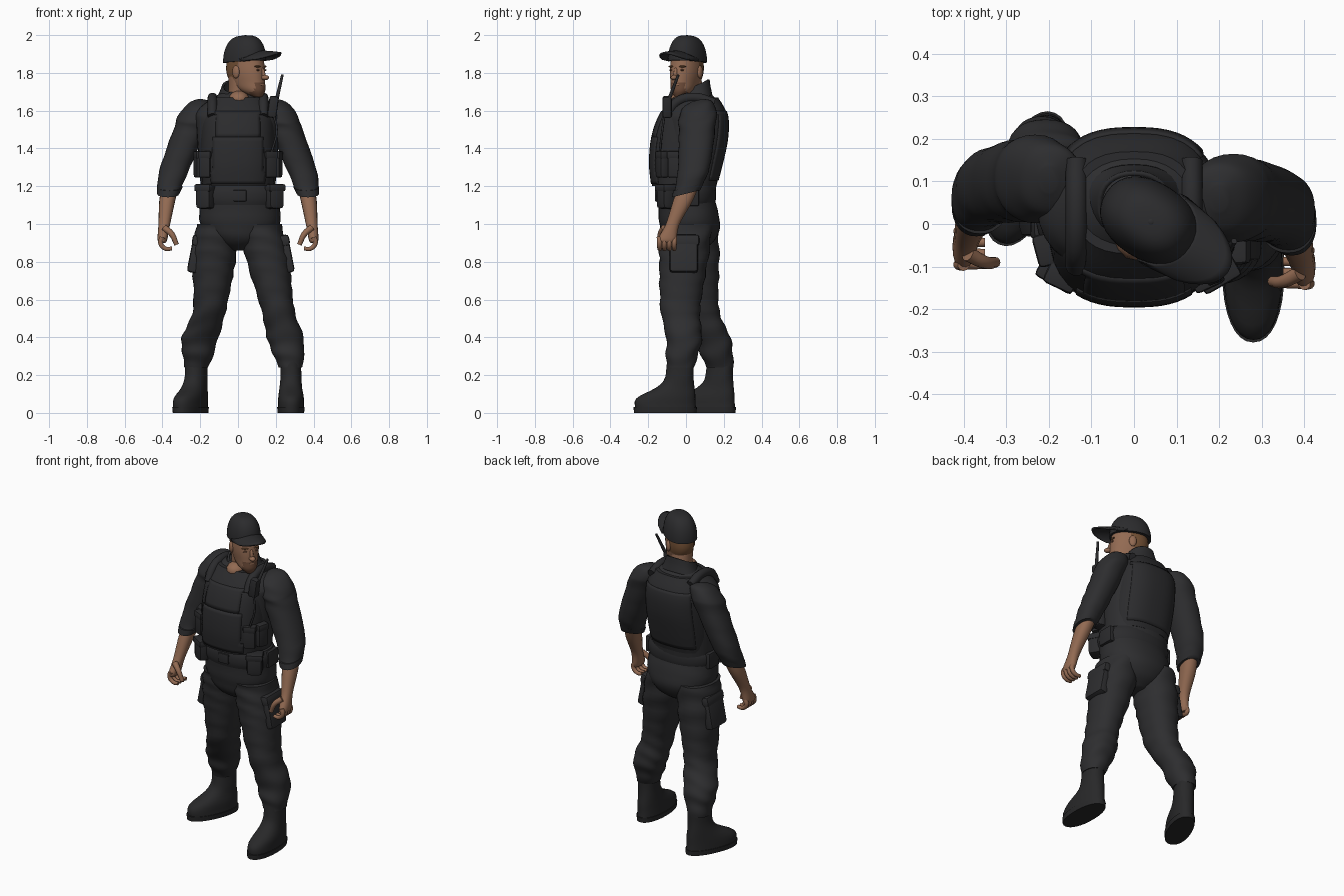
import bpy, bmesh, math
from mathutils import Vector, Matrix

cube = bpy.data.objects.get("Cube")
if cube:
    bpy.data.objects.remove(cube)


def material(name, red, green, blue):
    mat = bpy.data.materials.new(name)
    mat.use_nodes = True
    mat.diffuse_color = (red, green, blue, 1)
    shader = next(node for node in mat.node_tree.nodes if node.type == 'BSDF_PRINCIPLED')
    shader.inputs["Base Color"].default_value = mat.diffuse_color
    shader.inputs["Roughness"].default_value = 0.8
    return mat


cloth = material("charcoal cloth", 0.027, 0.027, 0.029)
gear = material("black gear", 0.024, 0.024, 0.026)
leather = material("boot leather", 0.021, 0.021, 0.022)
skin = material("skin", 0.29, 0.145, 0.085)
hair = material("brown hair", 0.17, 0.08, 0.035)
beard = material("beard shadow", 0.15, 0.07, 0.04)


def shift(x, y, z):
    return Matrix.Translation((x, y, z))


def turn(degrees, axis='Z'):
    return Matrix.Rotation(math.radians(degrees), 4, axis)


def finish(name, bm, mats, place):
    """Turn a bmesh into a smooth-shaded object."""
    bmesh.ops.recalc_face_normals(bm, faces=bm.faces)
    bm.transform(place)
    mesh = bpy.data.meshes.new(name)
    bm.to_mesh(mesh)
    bm.free()
    for mat in mats:
        mesh.materials.append(mat)
    obj = bpy.data.objects.new(name, mesh)
    bpy.context.collection.objects.link(obj)
    bpy.ops.object.select_all(action='DESELECT')
    obj.select_set(True)
    bpy.context.view_layer.objects.active = obj
    bpy.ops.object.shade_smooth_by_angle(angle=math.radians(50))
    return obj


def ring(centre, width, depth):
    return (*centre, width, depth)


def column(*rows):
    """Rings centred on x = 0, given as (y, z, width, depth)."""
    return [(0, *row) for row in rows]


def spline(rings, steps):
    """Smooth interpolation between neighbouring rings."""
    padded = [rings[0], *rings, rings[-1]]
    for group in zip(padded, padded[1:], padded[2:], padded[3:]):
        for step in range(steps):
            t = step / steps
            yield [b + t / 2 * (c - a + t * (2 * a - 5 * b + 4 * c - d + t * (3 * (b - c) + d - a)))
                   for a, b, c, d in zip(*group)]
    yield rings[-1]


def loft(name, rings, mats, sides=32, power=2.2, steps=6, folds=0.0, tilt=0.0, grow=0.0,
         shell=0.0, keep=None, region=None, place=Matrix()):
    """Skin horizontal superellipse rings; a shell is an open, thickened layer."""
    bm = bmesh.new()
    loops = []
    for x, y, z, width, depth in spline(rings, steps):
        loop = []
        for k in range(sides):
            angle = math.tau * k / sides
            c, s = math.cos(angle), math.sin(angle)
            crease = 1 + folds * math.sin(z * 62 + 2 * math.sin(angle + z * 9) + math.cos(2 * angle))
            dx = (width + grow) * crease * math.copysign(abs(c) ** (2 / power), c)
            dy = (depth + grow) * crease * math.copysign(abs(s) ** (2 / power), s)
            loop.append(bm.verts.new((x + dx, y + dy, z + tilt * dy)))
        loops.append(loop)
    for low, high in zip(loops, loops[1:]):
        for k in range(sides):
            bm.faces.new((low[k - 1], low[k], high[k], high[k - 1]))
    if not shell:
        bm.faces.new(loops[0])
        bm.faces.new(loops[-1])
    if keep:
        cut = [face for face in bm.faces if not keep(face.calc_center_median())]
        bmesh.ops.delete(bm, geom=cut, context='FACES')
    if region:
        for face in bm.faces:
            face.material_index = region(face.calc_center_median())
    obj = finish(name, bm, mats, place)
    if shell:
        obj.modifiers.new("thickness", 'SOLIDIFY').thickness = shell


def box(name, place, size, mat):
    bm = bmesh.new()
    bmesh.ops.create_cube(bm, size=1)
    bmesh.ops.scale(bm, vec=size, verts=bm.verts)
    bmesh.ops.bevel(bm, geom=bm.edges[:], offset=min(size) * 0.3, segments=2, affect='EDGES', profile=0.6)
    finish(name, bm, [mat], place)


def pouch(name, place, size, mat):
    """A soft box with a slightly larger flap over its top."""
    width, depth, height = size
    box(name, place, size, mat)
    box(name + "_flap", place @ shift(0, 0, height * 0.36), (width * 1.1, depth * 1.1, height * 0.3), mat)


def ball(name, place, size, mat):
    bm = bmesh.new()
    bmesh.ops.create_uvsphere(bm, u_segments=14, v_segments=10, radius=1)
    bmesh.ops.scale(bm, vec=size, verts=bm.verts)
    finish(name, bm, [mat], place)


def tube(name, points, radius, mat, taper=0.7):
    curve = bpy.data.curves.new(name, 'CURVE')
    curve.dimensions = '3D'
    curve.bevel_depth, curve.bevel_resolution, curve.use_fill_caps = radius, 3, True
    path = curve.splines.new('BEZIER')
    path.bezier_points.add(len(points) - 1)
    for i, (knot, point) in enumerate(zip(path.bezier_points, points)):
        knot.co = point
        knot.handle_left_type = knot.handle_right_type = 'AUTO'
        knot.radius = 1 + (taper - 1) * i / (len(points) - 1)
    path.resolution_u = 5
    curve.materials.append(mat)
    bpy.context.collection.objects.link(bpy.data.objects.new(name, curve))


# Trousers, thigh pockets and boots
loft("trouser_seat", column((0.02, 0.86, 0.05, 0.06), (0.02, 0.91, 0.14, 0.13), (0.02, 1, 0.21, 0.16),
                            (0, 1.14, 0.21, 0.15)), [cloth], folds=0.008, place=shift(0.01, 0, 0))


def leg(name, side, hip, knee, calf, ankle, yaw):
    hip, knee, calf, ankle = map(Vector, (hip, knee, calf, ankle))
    thigh = hip.lerp(knee, 0.4)
    shin = calf.lerp(ankle, 0.6)
    loft(name + "_trouser_leg", [ring(hip, 0.11, 0.14), ring(thigh, 0.115, 0.13), ring(knee, 0.088, 0.105),
         ring(calf, 0.097, 0.095), ring(shin, 0.08, 0.085), ring(ankle, 0.062, 0.07)], [cloth], steps=8, folds=0.035)
    pouch(name + "_thigh_pocket", shift(thigh.x + side * 0.095, thigh.y, thigh.z + 0.02) @ turn(side * -11, 'Y'),
          (0.065, 0.15, 0.2), cloth)
    place = shift(ankle.x, ankle.y, 0) @ turn(yaw)
    boot = []
    for i in range(15):
        t = i / 14
        toe = 1 / (1 + (t / 0.38) ** 5)
        boot.append((0, -0.08 * toe, 0.02 + 0.26 * t, 0.055 + 0.014 * toe, 0.07 + 0.092 * toe))
    loft(name + "_boot", boot, [leather], steps=1, folds=0.012, place=place)
    loft(name + "_boot_sole", column((-0.08, 0, 0.07, 0.165), (-0.08, 0.03, 0.073, 0.168)), [leather],
         steps=1, place=place)


leg("left", 1, (0.12, 0, 1), (0.21, -0.03, 0.55), (0.25, -0.01, 0.4), (0.28, -0.03, 0.24), 0)
leg("right", -1, (-0.11, 0.03, 1), (-0.15, 0.07, 0.55), (-0.2, 0.14, 0.4), (-0.22, 0.18, 0.24), -23)

# Shirt, and vest with raised panels that follow its surface
loft("shirt", column((0.01, 1.1, 0.19, 0.14), (0.03, 1.5, 0.22, 0.16), (0.04, 1.59, 0.22, 0.15),
                     (0.05, 1.65, 0.16, 0.12), (0.05, 1.7, 0.08, 0.07)), [cloth])
vest = column((-0.01, 1.2, 0.19, 0.17), (0, 1.32, 0.2, 0.192), (0.02, 1.46, 0.2, 0.2),
              (0.04, 1.58, 0.19, 0.178), (0.05, 1.67, 0.14, 0.12))
loft("vest", vest, [gear], power=2.6)
panels = {
    "chest_pocket": lambda c: c.y < 0 and abs(c.x) < 0.12 and 1.47 < c.z < 1.6,
    "front_panel": lambda c: c.y < 0 and abs(c.x) < 0.14 and 1.22 < c.z < 1.45,
    "back_panel": lambda c: c.y > 0 and abs(c.x) < 0.16 and 1.24 < c.z < 1.6,
}
for name, keep in panels.items():
    loft("vest_" + name, vest, [gear], sides=60, power=2.6, grow=0.004, shell=0.008, keep=keep)

# Belt
loft("belt", column((0, 1.1, 0.21, 0.15), (0, 1.13, 0.22, 0.158), (0, 1.17, 0.22, 0.158), (0, 1.2, 0.205, 0.15)),
     [gear], steps=3, place=shift(0.01, 0, 0))
box("belt_buckle", shift(0.01, -0.155, 1.15), (0.07, 0.02, 0.06), gear)

# Mirrored straps, pouches, arms and hands; the right arm hangs further back
for name, side, back in (("left", 1, 0), ("right", -1, 0.045)):
    tube(name + "_shoulder_strap", [(side * 0.135, y, z) for y, z in
         ((-0.1, 1.57), (-0.05, 1.645), (0.05, 1.67), (0.15, 1.64))], 0.026, gear, 1)
    pouch(name + "_front_vest_pouch", shift(side * 0.17, -0.125, 1.315) @ turn(side * 25), (0.07, 0.05, 0.14), gear)
    pouch(name + "_side_vest_pouch", shift(side * 0.205, -0.06, 1.315) @ turn(side * 75), (0.07, 0.05, 0.14), gear)
    pouch(name + "_belt_pouch", shift(side * 0.18 + 0.01, -0.105, 1.145) @ turn(side * 30), (0.09, 0.08, 0.13), gear)
    box(name + "_hip_pouch", shift(side * 0.205 + 0.01, 0.02, 1.145), (0.04, 0.1, 0.1), gear)

    def joint(x, y, z):
        return Vector((side * x, y + back, z))

    shoulder, upper, elbow = joint(0.2, 0.06, 1.63), joint(0.25, 0.06, 1.51), joint(0.34, 0.04, 1.28)
    cuff, wrist, knuckles = joint(0.37, 0, 1.16), joint(0.39, -0.07, 1), joint(0.4, -0.1, 0.92)
    loft(name + "_sleeve", [ring(shoulder + Vector((0, 0, 0.025)), 0.02, 0.03), ring(shoulder, 0.07, 0.08),
         ring(shoulder.lerp(upper, 0.5), 0.092, 0.1), ring(upper, 0.088, 0.098), ring(elbow, 0.077, 0.086),
         ring(cuff, 0.057, 0.073)], [cloth], folds=0.025, tilt=0.25)
    loft(name + "_rolled_cuff", [ring(cuff, 0.058, 0.074), ring(cuff.lerp(elbow, 0.3), 0.067, 0.08)],
         [cloth], steps=3, tilt=0.25)
    loft(name + "_forearm", [ring(cuff.lerp(elbow, 0.4), 0.045, 0.055), ring(cuff.lerp(wrist, 0.25), 0.042, 0.052),
         ring(wrist, 0.031, 0.037), ring(knuckles, 0.026, 0.05), ring(knuckles - Vector((0, 0, 0.02)), 0.016, 0.04)],
         [skin], sides=18)
    for i, finger in enumerate(("index", "middle", "ring", "little")):
        root = knuckles + Vector((0, 0.026 * i - 0.04, 0.01))
        tube(f"{name}_{finger}_finger", [root + Vector((side * dx, 0, dz)) for dx, dz in
             ((0, 0), (0.01, -0.03), (-0.015, -0.06), (-0.05, -0.06))], 0.015, skin)
    tube(name + "_thumb", [wrist - Vector((0, 0.045, 0.02)), joint(0.35, -0.135, 0.945), joint(0.325, -0.135, 0.89)],
         0.018, skin)

# Radio with antenna and cable
box("radio", shift(0.185, -0.1, 1.62) @ turn(8, 'Y'), (0.05, 0.05, 0.115), gear)
tube("radio_antenna", [(0.205, -0.09, 1.66), (0.235, -0.04, 1.79)], 0.01, gear)
tube("radio_cable", [(0.19, -0.115, 1.57), (0.205, -0.125, 1.5), (0.175, -0.14, 1.37)], 0.006, gear, 1)

# Neck and open collar
loft("neck", column((0.04, 1.62, 0.07, 0.075), (0.03, 1.7, 0.06, 0.062), (0.02, 1.78, 0.06, 0.06)), [skin],
     place=shift(0.01, 0, 0))
ball("throat", shift(0.005, -0.025, 1.66), (0.055, 0.06, 0.045), skin)
loft("shirt_collar", column((0.04, 1.64, 0.125, 0.1), (0.045, 1.69, 0.1, 0.085), (0.045, 1.73, 0.085, 0.08)),
     [cloth], tilt=0.45, shell=0.012, keep=lambda c: c.y > 0 or abs(c.x) > 0.05)

# Head turned to its left, coloured by region
head = shift(0.04, 0.005, 0) @ turn(57)


def face_region(c):
    if c.y > 0.012 and c.z > 1.765 + max(0, 0.06 - c.y) / 4:
        return 1
    return 2 if c.z < 1.75 and c.y < -0.055 and abs(c.x) < 0.045 else 0


loft("head", column((-0.08, 1.672, 0.02, 0.02), (-0.045, 1.705, 0.052, 0.07), (-0.015, 1.75, 0.065, 0.098),
                    (0, 1.82, 0.075, 0.11), (0, 1.93, 0.068, 0.09)),
     [skin, hair, beard], region=face_region, place=head)
ball("nose_bridge", head @ shift(0, -0.11, 1.797) @ turn(-14, 'X'), (0.011, 0.013, 0.035), skin)
ball("nose_tip", head @ shift(0, -0.122, 1.775), (0.018, 0.024, 0.014), skin)
ball("lips", head @ shift(0, -0.105, 1.737), (0.024, 0.011, 0.008), skin)
for name, side in (("left", 1), ("right", -1)):
    ball(name + "_ear", head @ shift(side * 0.075, 0.012, 1.805), (0.012, 0.022, 0.034), skin)
    ball(name + "_eye", head @ shift(side * 0.033, -0.1, 1.815), (0.014, 0.006, 0.005), beard)
    ball(name + "_eyebrow", head @ shift(side * 0.036, -0.1, 1.834) @ turn(side * 22), (0.02, 0.007, 0.005), hair)

# Domed cap with a curved brim
dome = []
for i in range(13):
    angle = math.radians(i * 7.4)
    spread = math.cos(angle) ** 0.65
    dome.append((0, 0.006, 1.86 + 0.138 * math.sin(angle), 0.091 * spread, 0.12 * spread))
loft("cap", dome, [gear], steps=1, tilt=-0.06, place=head)
ball("cap_button", head @ shift(0, 0, 1.994), (0.01, 0.01, 0.006), gear)
bm = bmesh.new()
bmesh.ops.create_grid(bm, x_segments=16, y_segments=6, size=1)
for vert in bm.verts:
    across, out = vert.co.x, (vert.co.y + 1) / 2
    arc = math.sqrt(max(0, 1 - across ** 2))
    vert.co = (0.086 * across, -0.02 - 0.075 * arc - out * (0.02 + 0.1 * arc),
               1.908 - 0.04 * across ** 2 - 0.008 * out ** 2)
brim = finish("cap_brim", bm, [gear], head)
brim.modifiers.new("thickness", 'SOLIDIFY').thickness = 0.01
